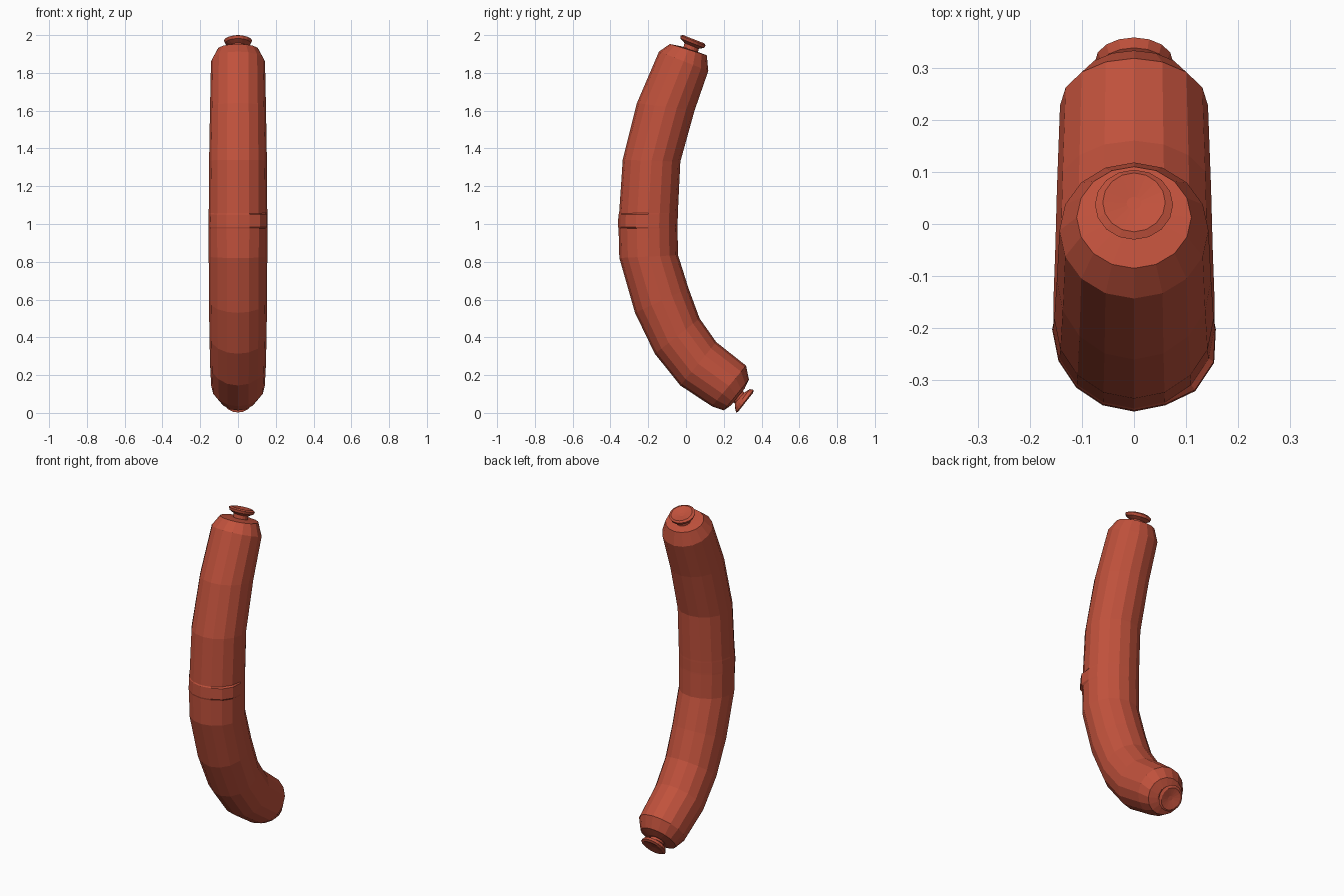
import bpy, bmesh, math
from mathutils import Vector

SIDES = 16
skin = bpy.data.materials.new("sausage red")
skin.diffuse_color = (0.53, 0.083, 0.045, 1)


def loft(name, sections, bump=()):
    """Skin rings given as (outer y, outer z, inner y, inner z, half width)."""
    bm = bmesh.new()
    rings = []
    for i, (oy, oz, iy, iz, w) in enumerate(sections):
        outer, inner = Vector((0, oy, oz)), Vector((0, iy, iz))
        mid, arm = (outer + inner) / 2, (outer - inner) / 2
        ring = []
        for k in range(SIDES):
            a = 2 * math.pi * k / SIDES
            p = mid + arm * math.cos(a) + Vector((w * math.sin(a), 0, 0))
            # small raised seam on the right front
            if i in bump and k in (2, 3):
                p += (p - mid) * 0.06
            ring.append(bm.verts.new(p))
        rings.append(ring)
    for r0, r1 in zip(rings, rings[1:]):
        for k in range(SIDES):
            j = (k + 1) % SIDES
            bm.faces.new((r0[k], r0[j], r1[j], r1[k]))
    bm.faces.new(rings[0])
    bm.faces.new(rings[-1])
    bmesh.ops.recalc_face_normals(bm, faces=bm.faces)
    mesh = bpy.data.meshes.new(name)
    bm.to_mesh(mesh)
    bm.free()
    mesh.materials.append(skin)
    ob = bpy.data.objects.new(name, mesh)
    bpy.context.collection.objects.link(ob)
    return ob


# curved body, top to bottom
loft("sausage_body", [
    (-0.030, 1.942, 0.070, 1.908, 0.055),
    (-0.085, 1.953, 0.110, 1.893, 0.110),
    (-0.143, 1.913, 0.118, 1.810, 0.143),
    (-0.260, 1.640, 0.045, 1.600, 0.148),
    (-0.335, 1.340, -0.030, 1.330, 0.153),
    (-0.354, 1.056, -0.043, 1.060, 0.155),
    (-0.358, 1.050, -0.043, 1.050, 0.156),
    (-0.360, 0.985, -0.045, 0.985, 0.157),
    (-0.357, 0.975, -0.045, 0.975, 0.156),
    (-0.353, 0.820, -0.042, 0.835, 0.155),
    (-0.270, 0.530, 0.013, 0.660, 0.154),
    (-0.165, 0.313, 0.072, 0.500, 0.151),
    (-0.030, 0.145, 0.160, 0.375, 0.148),
    (0.137, 0.035, 0.318, 0.250, 0.142),
    (0.200, 0.013, 0.333, 0.177, 0.108),
    (0.238, 0.040, 0.310, 0.128, 0.055),
], bump=(6, 7))

# tied ends: neck, flared rim, dimple in the middle
loft("top_knot", [
    (-0.015, 1.930, 0.062, 1.905, 0.042),
    (-0.008, 1.958, 0.068, 1.928, 0.042),
    (-0.030, 1.982, 0.095, 1.932, 0.068),
    (-0.030, 1.998, 0.104, 1.945, 0.075),
    (-0.015, 2.000, 0.098, 1.956, 0.060),
    (0.028, 1.975, 0.052, 1.965, 0.014),
])
loft("bottom_knot", [
    (0.240, 0.062, 0.292, 0.125, 0.042),
    (0.258, 0.050, 0.309, 0.108, 0.042),
    (0.260, 0.022, 0.338, 0.126, 0.068),
    (0.266, 0.002, 0.358, 0.122, 0.075),
    (0.276, 0.006, 0.355, 0.106, 0.060),
    (0.302, 0.052, 0.318, 0.072, 0.014),
])
